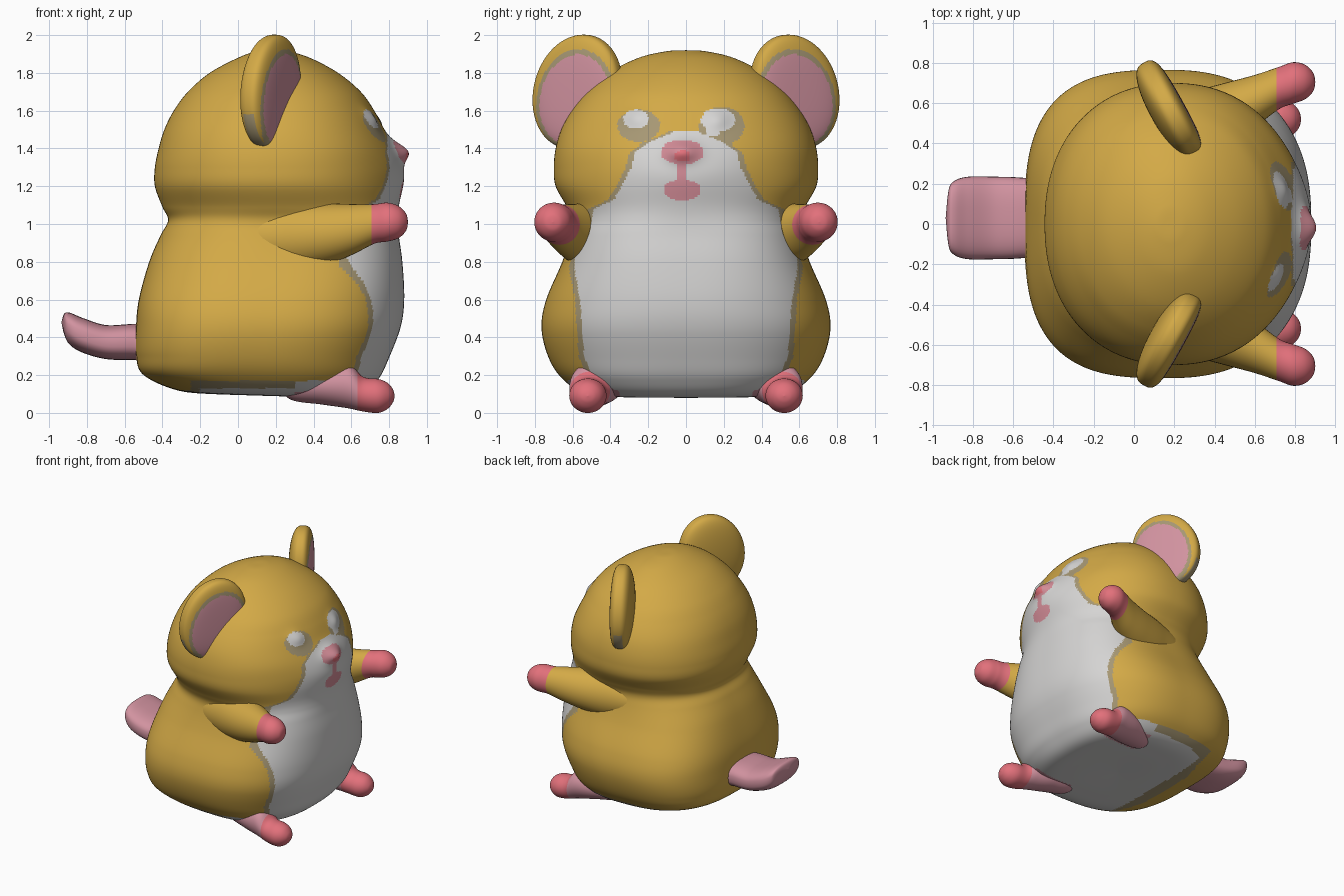
import bpy, bmesh, math
from mathutils import Matrix

if "Cube" in bpy.data.objects:
    bpy.data.objects.remove(bpy.data.objects["Cube"])


# Colours (sRGB converted to linear)
def mat(name, r, g, b):
    m = bpy.data.materials.new(name)
    m.diffuse_color = [(c / 255) ** 2.2 for c in (r, g, b)] + [1]
    m.use_nodes = True
    m.node_tree.nodes["Principled BSDF"].inputs["Base Color"].default_value = m.diffuse_color
    return m


MATS = [mat("gold fur", 210, 168, 72), mat("white fur", 212, 211, 210),
        mat("tan grey fur", 165, 150, 115), mat("soft pink", 208, 145, 158),
        mat("paw pink", 225, 112, 122), mat("muzzle pink", 212, 140, 151)]
GOLD, WHITE, TAN, SOFT, PAW, MUZZLE = range(6)


def finish(name, bm, paint=None):
    """Paint faces by centre position, shade smooth and link the object."""
    bmesh.ops.recalc_face_normals(bm, faces=bm.faces)
    for f in bm.faces:
        f.smooth = True
        if paint:
            f.material_index = paint(*f.calc_center_median())
    me = bpy.data.meshes.new(name)
    bm.to_mesh(me)
    bm.free()
    for m in MATS:
        me.materials.append(m)
    ob = bpy.data.objects.new(name, me)
    bpy.context.collection.objects.link(ob)
    return ob


def spline(rows, steps):
    """Catmull-Rom interpolation through whole rows."""
    out = []
    for i in range(len(rows) - 1):
        p0, p1 = rows[max(i - 1, 0)], rows[i]
        p2, p3 = rows[i + 1], rows[min(i + 2, len(rows) - 1)]
        for k in range(steps):
            t = k / steps
            out.append([0.5 * (2 * b + (c - a) * t + (2 * a - 5 * b + 4 * c - d) * t * t
                               + (3 * b - a - 3 * c + d) * t ** 3)
                        for a, b, c, d in zip(p0, p1, p2, p3)])
    return out + [list(rows[-1])]


def loft(name, rows, ring, steps, segs, paint):
    """Skin closed rings; the first and last rows are collapsed to poles."""
    bm = bmesh.new()
    pts = spline(rows, steps)
    rings = [[bm.verts.new(ring(r, 2 * math.pi * j / segs)) for j in range(segs)]
             for r in pts]
    for a, b in zip(rings, rings[1:]):
        for j in range(segs):
            k = (j + 1) % segs
            bm.faces.new((a[j], a[k], b[k], b[j]))
    bmesh.ops.remove_doubles(bm, verts=rings[0] + rings[-1], dist=1e-5)
    return finish(name, bm, paint)


def power(v, n):
    return math.copysign(abs(v) ** (2 / n), v)


def lerp_table(table, z):
    for (z0, a), (z1, b) in zip(table, table[1:]):
        if z0 <= z <= z1:
            return a + (b - a) * (z - z0) / (z1 - z0)
    return -1


def oval(y, z, cy, cz, ry, rz):
    return ((y - cy) / ry) ** 2 + ((z - cz) / rz) ** 2 < 1


# Body and head: height, back x, front x, half width, front and back squareness
BODY = [(.10, .15, .15, 0, 2.4, 2.5), (.095, -.1, .45, .35, 2.4, 2.6),
        (.11, -.32, .64, .54, 2.5, 2.8), (.19, -.5, .74, .66, 2.6, 3),
        (.3, -.54, .80, .73, 2.5, 3), (.45, -.54, .86, .765, 2.45, 3),
        (.6, -.525, .88, .74, 2.45, 2.9), (.8, -.47, .87, .655, 2.6, 2.7),
        (.94, -.41, .85, .61, 2.6, 2.5), (1.02, -.37, .84, .60, 2.4, 2.4),
        (1.09, -.40, .835, .63, 2.25, 2.2), (1.2, -.44, .83, .69, 2.2, 2.2),
        (1.3, -.44, .82, .70, 2.2, 2.2), (1.4, -.42, .80, .69, 2.2, 2.2),
        (1.5, -.39, .765, .66, 2.15, 2.15), (1.6, -.34, .72, .605, 2.1, 2.1),
        (1.7, -.265, .65, .525, 2.1, 2.1), (1.8, -.15, .53, .41, 2, 2),
        (1.88, .0, .38, .25, 2, 2), (1.915, .1, .26, .1, 2, 2), (1.92, .17, .17, 0, 2, 2)]
# Half width of the white bib against height
BIB = [(.05, .46), (.2, .5), (.3, .54), (.6, .56), (.75, .59), (.82, .59), (.95, .51),
       (1.08, .49), (1.13, .38), (1.2, .34), (1.3, .29), (1.38, .27), (1.43, .2), (1.49, .06)]


def bump(y, z, cy, cz, sy, sz):
    return math.exp(-((y - cy) / sy) ** 2 - ((z - cz) / sz) ** 2)


def body_ring(r, a):
    z, xb, xf, hy, nf, nb = r
    hx = (xf - xb) / 2
    n = nf if math.cos(a) > 0 else nb
    x = (xb + xf) / 2 + hx * power(math.cos(a), n)
    y = hy * power(math.sin(a), n)
    if math.cos(a) > 0:      # muzzle, nose and eye bulges
        x += .055 * bump(y, z, 0, 1.28, .33, .17) + .06 * bump(y, z, -.02, 1.385, .085, .055)
        x += .02 * (bump(y, z, -.26, 1.56, .06, .05) + bump(y, z, .17, 1.55, .06, .05))
    z -= .04 * x * max(0, 1 - z / .4)
    return x, y, z


def paint_body(x, y, z):
    if z < .17 and x > -.25:
        # underside: white with a tan border and pink around the feet
        if x > .3 and abs(abs(y) - .45) < .1 and x < .62:
            return SOFT
        return TAN if x < -.2 or (z > .13 and x < .3) else WHITE
    if z < .12:
        return TAN if x > -.3 else GOLD
    if x < .25:
        return GOLD
    # nose and mouth
    if oval(y, z, -.02, 1.36, .045, .03):
        return PAW
    if (oval(y, z, -.02, 1.38, .115, .065) or oval(y, z, -.02, 1.18, .1, .055)
            or (abs(y + .02) < .025 and 1.18 < z < 1.38)):
        return MUZZLE
    # eyes and the patches around them
    if (oval(y, z, -.265, 1.555, .068, .05) or oval(y, z, .17, 1.55, .09, .062)
            or (abs(y - .14) < .035 and 1.47 < z < 1.55)):
        return WHITE
    d = min(lerp_table(BIB, z) - abs(y), x - .56)
    if d > 0:
        return WHITE
    if (d > -.028 or oval(y, z, -.25, 1.52, .112, .085)
            or oval(y, z, .19, 1.52, .12, .1)):
        return TAN
    return GOLD


loft("body_and_head", BODY, body_ring, 12, 360, paint_body)


# Limbs and tail: centre x, y, z, half width, half height
def limb(name, rows, side, paint, n=2):
    ring = lambda r, a: (r[0], side * r[1] + r[3] * power(math.cos(a), n),
                         r[2] + r[4] * power(math.sin(a), n))
    loft(name, rows, ring, 8, 40, paint)


ARM = [(-.1, .4, .92, 0, 0), (.0, .42, .92, .14, .14), (.25, .475, .93, .17, .18),
       (.45, .535, .945, .165, .165), (.6, .61, .97, .13, .135), (.72, .675, 1.0, .105, .105),
       (.79, .70, 1.01, .103, .103), (.85, .705, 1.01, .085, .085),
       (.89, .705, 1.01, .045, .045), (.90, .705, 1.01, 0, 0)]
FOOT = [(.2, .42, .15, 0, 0), (.28, .43, .15, .09, .08), (.44, .46, .15, .125, .105),
        (.58, .495, .145, .12, .12), (.66, .515, .1, .1, .092), (.74, .52, .09, .097, .09),
        (.79, .52, .09, .075, .07), (.82, .52, .09, .04, .035), (.83, .52, .09, 0, 0)]
TAIL = [(-.4, .03, .37, 0, 0), (-.44, .03, .37, .18, .09), (-.56, .03, .375, .2, .095),
        (-.7, .03, .375, .205, .09), (-.82, .03, .41, .205, .092), (-.89, .03, .445, .185, .085),
        (-.92, .03, .47, .14, .055), (-.935, .03, .48, 0, 0)]

limb("tail", TAIL, 1, lambda x, y, z: SOFT, 2.7)


# Ears: thick rounded ovals with a flat pink inside, set towards the head
def paint_ear(x, y, z):
    if x < .03:
        return TAN if z < -.2 and x > -.03 else GOLD
    r = math.hypot((y + .03) / .225, (z + .035) / .275)
    return SOFT if r < .9 else TAN if r < 1.0 else GOLD


def ear(name, side):
    bm = bmesh.new()
    bmesh.ops.create_uvsphere(bm, u_segments=96, v_segments=64, radius=1)
    bmesh.ops.rotate(bm, verts=bm.verts, matrix=Matrix.Rotation(math.pi / 2, 3, 'Y'))
    for v in bm.verts:
        x, y, z = v.co
        thick = .1 * power(x, 2.9) - (.025 * x * x if x > 0 else 0)
        v.co = (thick, .25 * y, .31 * z)
    ob = finish(name, bm, paint_ear)
    m = (Matrix.Translation((.175, .575, 1.7)) @ Matrix.Rotation(math.radians(29), 4, 'Z')
         @ Matrix.Rotation(math.radians(22), 4, 'X'))
    ob.data.transform(Matrix.Diagonal((1, side, 1, 1)) @ m)
    if side < 0:
        ob.data.flip_normals()


for side, label in ((1, "left"), (-1, "right")):
    limb(label + "_arm", ARM, side, lambda x, y, z: PAW if x > .71 else GOLD)
    limb(label + "_foot", FOOT, side, lambda x, y, z: PAW if x > .63 else SOFT)
    ear(label + "_ear", side)
